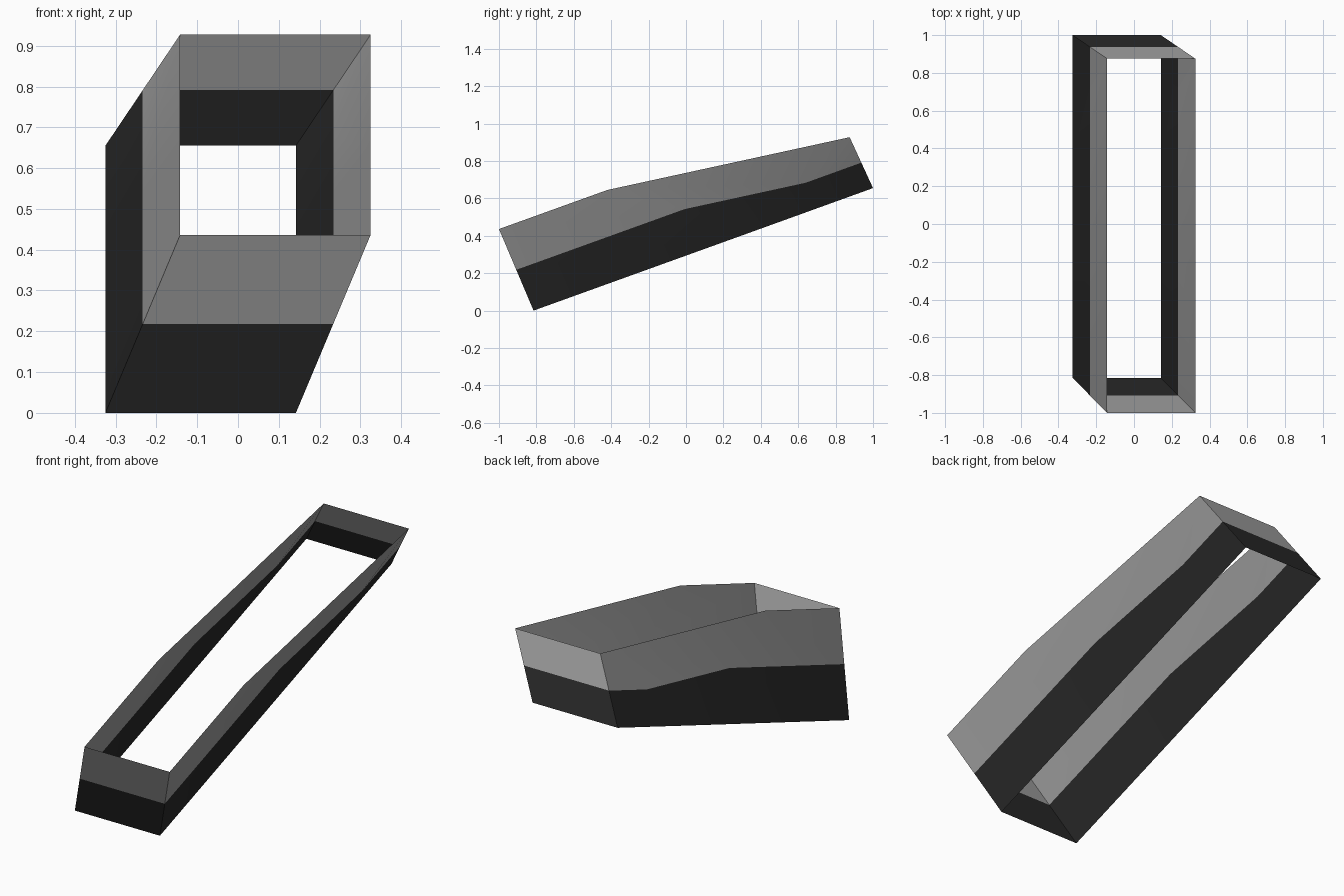
import bpy, bmesh
from mathutils import Vector

if "Cube" in bpy.data.objects:
    bpy.data.objects.remove(bpy.data.objects["Cube"])

WIDTH = 0.467                     # x offset between the two side walls
XB, XT = -0.325, -0.142           # left wall x at bottom and top rim

def material(name, v):
    m = bpy.data.materials.new(name)
    m.diffuse_color = (v, v, v, 1)
    m.use_nodes = True
    m.node_tree.nodes["Principled BSDF"].inputs["Base Color"].default_value = m.diffuse_color
    return m

# Left wall profile: bottom rim, top rim, and the colour line halfway between
B = [Vector((XB, y, z)) for y, z in ((-0.815, 0.0), (0.405, 0.44), (1.0, 0.655))]
T = [Vector((XT, y, z)) for y, z in ((-1.0, 0.436), (-0.42, 0.645), (0.875, 0.927))]
M = [(B[0] + T[0]) / 2, (B[1] + T[1]) / 2, (B[1] + T[2]) / 2, (B[2] + T[2]) / 2]
points = B + T + M                # indices: B 0-2, T 3-5, M 6-9

LOWER = [(0, 6, 7, 1), (1, 7, 8), (1, 8, 9, 2)]
UPPER = [(6, 3, 4, 7), (7, 4, 5, 8), (8, 5, 9)]

bm = bmesh.new()
left = [bm.verts.new(p) for p in points]
right = [bm.verts.new(p + Vector((WIDTH, 0, 0))) for p in points]

def face(verts, mat):
    f = bm.faces.new(verts)
    f.material_index = mat

# Side walls, dark below and grey above
for mat, faces in enumerate((LOWER, UPPER)):
    for idx in faces:
        face([left[i] for i in idx], mat)
        face([right[i] for i in reversed(idx)], mat)

# End walls: front and back
for low, mid, top in ((0, 6, 3), (2, 9, 5)):
    for mat, (a, b) in enumerate(((low, mid), (mid, top))):
        quad = [left[a], right[a], right[b], left[b]]
        face(quad if low == 0 else quad[::-1], mat)

bmesh.ops.recalc_face_normals(bm, faces=bm.faces[:])
mesh = bpy.data.meshes.new("slanted_frame")
bm.to_mesh(mesh)
bm.free()
mesh.materials.append(material("dark grey", 0.022))
mesh.materials.append(material("mid grey", 0.35))
frame = bpy.data.objects.new("slanted_frame", mesh)
bpy.context.collection.objects.link(frame)

# Soft shading along the bent walls, sharp corners
bpy.context.view_layer.objects.active = frame
frame.select_set(True)
bpy.ops.object.shade_smooth_by_angle(angle=0.5)
